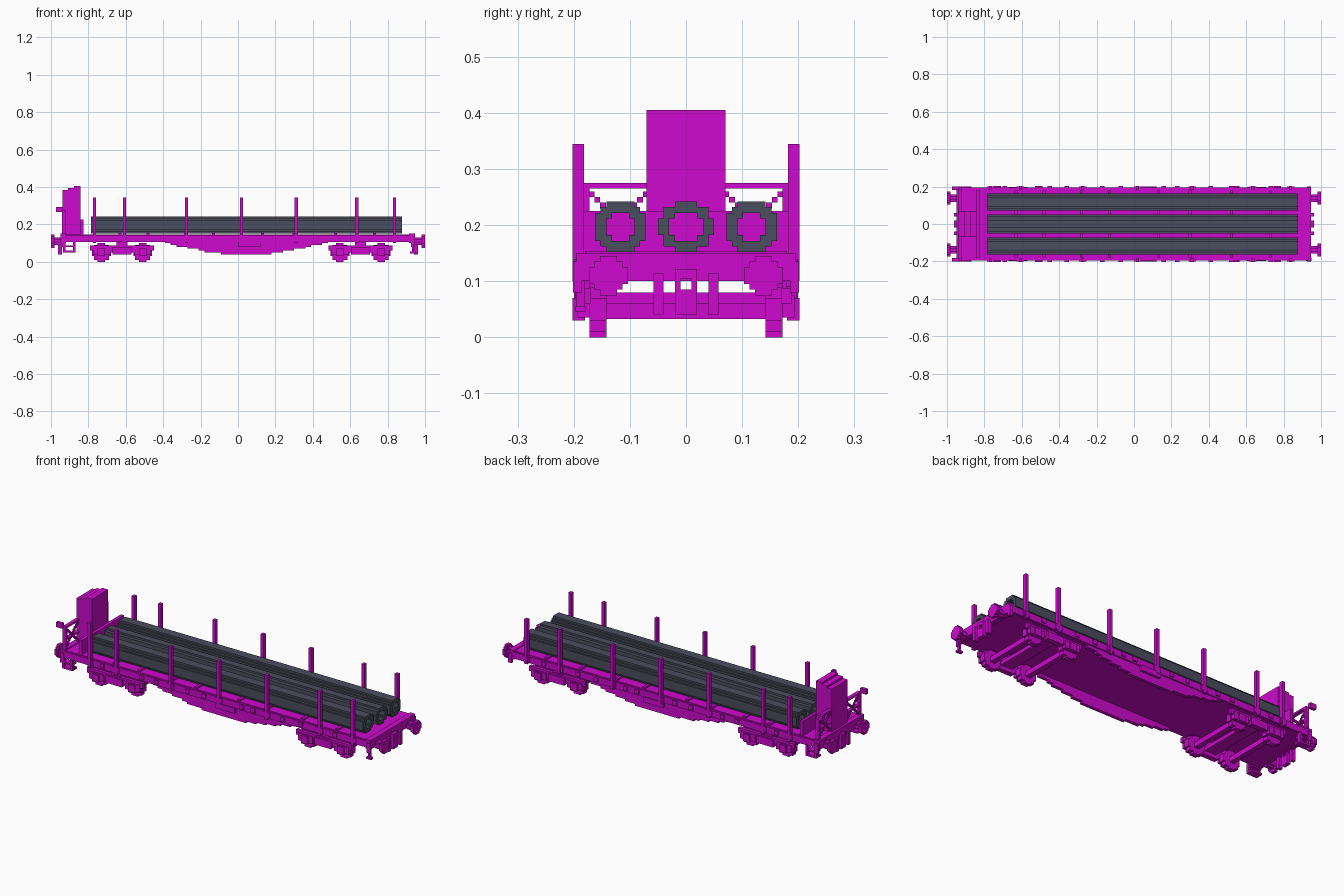
import bpy, bmesh

old = bpy.data.objects.get("Cube")
if old:
    bpy.data.objects.remove(old, do_unlink=True)


def make_material(name, colour):
    m = bpy.data.materials.new(name)
    m.use_nodes = True
    m.diffuse_color = colour
    m.node_tree.nodes["Principled BSDF"].inputs["Base Color"].default_value = colour
    return m


MAGENTA = make_material("magenta paint", (0.62, 0.003, 0.62, 1))
STEEL = make_material("dark steel", (0.068, 0.076, 0.11, 1))
CELL = 0.01
SIDES = (-1, 1)


def finish(bm, name, mat):
    bmesh.ops.recalc_face_normals(bm, faces=bm.faces)
    mesh = bpy.data.meshes.new(name)
    bm.to_mesh(mesh)
    bm.free()
    mesh.materials.append(mat)
    ob = bpy.data.objects.new(name, mesh)
    bpy.context.collection.objects.link(ob)


def boxes(name, spans):
    """One object from boxes given as (x0, x1, y0, y1, z0, z1)."""
    bm = bmesh.new()
    for x0, x1, y0, y1, z0, z1 in spans:
        for v in bmesh.ops.create_cube(bm, size=1)["verts"]:
            v.co.x = x1 if v.co.x > 0 else x0
            v.co.y = y1 if v.co.y > 0 else y0
            v.co.z = z1 if v.co.z > 0 else z0
    finish(bm, name, MAGENTA)


def mirrored(x0, x1, y0, y1, z0, z1):
    """The same box on both sides of the wagon."""
    return [(x0, x1, y0, y1, z0, z1), (x0, x1, -y1, -y0, z0, z1)]


def stepped_disc(name, axis, centre, size, start, end, mat=MAGENTA, wall=0):
    """Blocky disc along x or y, or a tube if it has a wall, from square cells."""
    bm = bmesh.new()
    w, h = size
    nw, nh = round(2 * w / CELL), round(2 * h / CELL)
    for i in range(nw):
        for j in range(nh):
            da, dz = (i + 0.5 - nw / 2) * CELL, (j + 0.5 - nh / 2) * CELL
            if (da / w) ** 2 + (dz / h) ** 2 >= 1:
                continue
            if wall and (da / (w - wall)) ** 2 + (dz / (h - wall)) ** 2 < 1:
                continue
            corners = []
            for di, dj in ((0, 0), (1, 0), (1, 1), (0, 1)):
                a = centre[0] + (i + di - nw / 2) * CELL
                z = centre[1] + (j + dj - nh / 2) * CELL
                corners.append(bm.verts.new((start, a, z) if axis == "x" else (a, start, z)))
            bm.faces.new(corners)
    bmesh.ops.remove_doubles(bm, verts=bm.verts, dist=0.001)
    out = bmesh.ops.extrude_face_region(bm, geom=bm.faces[:], use_keep_orig=True)["geom"]
    for v in out:
        if isinstance(v, bmesh.types.BMVert):
            v.co["xyz".index(axis)] = end
    bmesh.ops.dissolve_limit(bm, angle_limit=0.01, verts=bm.verts, edges=bm.edges)
    finish(bm, name, mat)


# Deck with side sills and end beams
boxes("deck", [(-0.94, 0.93, -0.185, 0.185, 0.105, 0.145),
               (-0.95, -0.92, -0.195, 0.195, 0.1, 0.15),
               (0.915, 0.945, -0.195, 0.195, 0.1, 0.15)])
boxes("side_sill", mirrored(-0.94, 0.93, 0.175, 0.195, 0.106, 0.142))

# Load bearers across the deck
boxes("load_bearer", [(x - 0.008, x + 0.008, -0.18, 0.18, 0.14, 0.154)
                      for x in (-0.63, -0.48, -0.28, -0.13, 0.13, 0.3, 0.52, 0.73)])

# Stepped fish-belly side girders
girders = []
STEP = 0.03
x = -0.42
while x < 0.48:
    middle = x + STEP / 2
    reach = 0.43 if middle < 0.03 else 0.46
    t = abs(middle - 0.03) / reach
    low = round(0.035 + 0.07 * t ** 1.6, 2)
    girders += mirrored(x, x + STEP, 0.17, 0.188, low, 0.11)
    x += STEP
boxes("belly_girder", girders)

# Stakes with their pockets
stakes, pockets = [], []
for x in (-0.767, -0.607, -0.275, 0.019, 0.312, 0.635, 0.837):
    stakes += mirrored(x - 0.009, x + 0.009, 0.182, 0.202, 0.1, 0.345)
    pockets += mirrored(x - 0.02, x + 0.02, 0.185, 0.2, 0.112, 0.14)
boxes("stake", stakes)
boxes("stake_pocket", pockets)
brackets = []
for x in (-0.69, -0.45, -0.36, -0.17, -0.07, 0.16, 0.23, 0.41, 0.52, 0.73):
    brackets += mirrored(x - 0.012, x + 0.012, 0.185, 0.202, 0.115, 0.138)
boxes("sill_bracket", brackets)
boxes("brake_box", mirrored(0.0, 0.12, 0.18, 0.2, 0.08, 0.11))

# Pipes
for name, y, width in (("right_pipe", -0.117, 0.045), ("middle_pipe", 0, 0.05),
                       ("left_pipe", 0.117, 0.045)):
    stepped_disc(name, "x", (y, 0.197), (width, 0.045), -0.787, 0.877, STEEL, wall=0.019)

# Bogies
for end, cx in (("rear", -0.62), ("front", 0.655)):
    frame = mirrored(cx - 0.17, cx + 0.17, 0.17, 0.188, 0.06, 0.088)
    frame += mirrored(cx - 0.05, cx + 0.05, 0.17, 0.198, 0.04, 0.08)
    frame += mirrored(cx - 0.12, cx + 0.12, 0.17, 0.185, 0.05, 0.088)
    frame += mirrored(cx - 0.03, cx + 0.03, 0.13, 0.18, 0.08, 0.106)
    frame.append((cx - 0.035, cx + 0.035, -0.17, 0.17, 0.06, 0.08))
    axles = []
    for s in SIDES:
        ax = cx + s * 0.11
        frame += mirrored(ax - 0.045, ax + 0.045, 0.17, 0.193, 0.035, 0.075)
        frame += mirrored(ax - 0.02, ax + 0.02, 0.18, 0.202, 0.03, 0.07)
        axles.append((ax - 0.014, ax + 0.014, -0.15, 0.15, 0.033, 0.06))
        for side, y in (("right", -0.172), ("left", 0.142)):
            stepped_disc(f"{end}_{side}_wheel", "y", (ax, 0.05), (0.05, 0.05), y, y + 0.03)
    boxes(f"{end}_bogie_frame", frame)
    boxes(f"{end}_axles", axles)

# Buffers, coupling hooks and hoses at both ends
for s in SIDES:
    for y in (-0.138, 0.138):
        stepped_disc("buffer_head", "x", (y, 0.11), (0.035, 0.035), s * 0.982, s)
        stepped_disc("buffer_shaft", "x", (y, 0.11), (0.02, 0.02), s * 0.94, s * 0.985)
    lo, hi = sorted((s * 0.94, s * 0.962))
    boxes("coupling", mirrored(lo, hi, 0.04, 0.058, 0.04, 0.115)
          + mirrored(lo, hi, 0.01, 0.02, 0.06, 0.12)
          + [(lo, hi, -0.02, 0.02, 0.04, 0.085), (lo, hi, -0.02, 0.02, 0.105, 0.122)])
    lo, hi = sorted((s * 0.925, s * 0.945))
    boxes("lamp_bracket", mirrored(lo, hi, 0.185, 0.201, 0.08, 0.135))

# Hanging handle at the front corner
boxes("shunter_handle", [(0.93, 0.94, -0.195, -0.18, 0.05, 0.11),
                         (0.92, 0.95, -0.197, -0.178, 0.045, 0.055)])

# Footsteps below the rear platform
boxes("footstep", mirrored(-0.935, -0.923, 0.182, 0.2, 0.05, 0.11)
      + mirrored(-0.882, -0.87, 0.182, 0.2, 0.05, 0.11)
      + mirrored(-0.935, -0.87, 0.16, 0.2, 0.05, 0.06)
      + mirrored(-0.935, -0.87, 0.165, 0.2, 0.08, 0.088))

# Brake cabin with stepped roof
boxes("brake_cabin", [(-0.938, -0.91, -0.07, 0.07, 0.14, 0.385),
                      (-0.91, -0.878, -0.07, 0.07, 0.14, 0.395),
                      (-0.878, -0.842, -0.07, 0.07, 0.14, 0.405)])
boxes("headboard", [(-0.842, -0.825, -0.183, 0.183, 0.14, 0.225)])

# Rear railings with crossed braces and corner lamps
rails = mirrored(-0.94, -0.92, 0.06, 0.183, 0.265, 0.275)
rails += mirrored(-0.94, -0.92, 0.172, 0.185, 0.145, 0.275)
rails += mirrored(-0.94, -0.92, 0.07, 0.183, 0.2, 0.208)
for i in range(11):
    z = 0.255 - i * CELL
    for y in (0.168 - i * CELL, 0.072 + i * CELL):
        rails += mirrored(-0.935, -0.925, y - 0.005, y + 0.005, z - 0.005, z + 0.005)
boxes("platform_railing", rails)
boxes("corner_lamp", mirrored(-0.972, -0.935, 0.182, 0.2, 0.267, 0.294))
